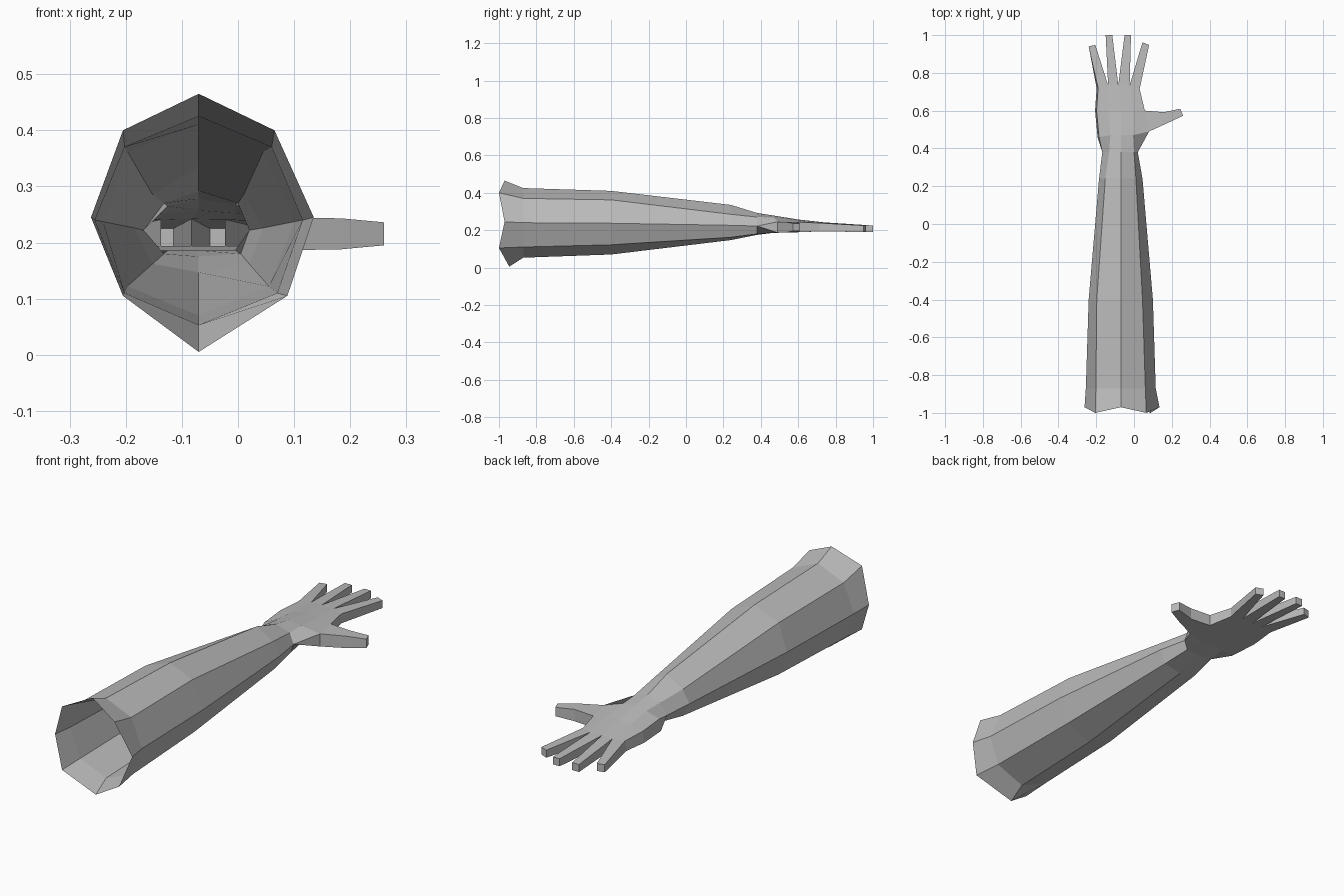
import bpy, bmesh

if "Cube" in bpy.data.objects:
    bpy.data.objects.remove(bpy.data.objects["Cube"])

skin = bpy.data.materials.new("light grey")
skin.diffuse_color = (0.5, 0.5, 0.5, 1)
skin.use_nodes = True
skin.node_tree.nodes["Principled BSDF"].inputs["Base Color"].default_value = skin.diffuse_color
bm = bmesh.new()


def add_ring(points):
    return [bm.verts.new(p) for p in points]


def loft(a, b, skip=()):
    n = len(a)
    for i in range(n):
        if i not in skip:
            j = (i + 1) % n
            bm.faces.new((a[i], a[j], b[j], b[i]))


CX = -0.07  # axis of the forearm


def arm_points(y, xl, xr, xul, xur, xlr, zt, zu, zs, zl, zb):
    """Octagon with both side points doubled, so it matches the palm rings."""
    left, right = (xl, y, zs), (xr, y, zs)
    return [left, (xul, y, zu), (CX, y, zt), (xur, y, zu), right,
            right, (xlr, y, zl), (CX, y, zb), (xul, y, zl), left]


# Forearm sections: y, left, right, upper left, upper right, lower right, five heights
arm = [
    (-1.00, -0.262, 0.135, -0.205, 0.065, 0.088, 0.465, 0.40, 0.245, 0.105, 0.005),
    (-0.87, -0.255, 0.115, -0.202, 0.060, 0.070, 0.425, 0.37, 0.240, 0.110, 0.053),
    (-0.40, -0.240, 0.100, -0.197, 0.045, 0.055, 0.410, 0.362, 0.237, 0.122, 0.070),
    (0.24, -0.185, 0.045, -0.152, 0.010, 0.020, 0.335, 0.285, 0.226, 0.162, 0.147),
    (0.38, -0.168, 0.020, -0.132, 0.000, 0.005, 0.292, 0.270, 0.222, 0.180, 0.175),
]
rings = [add_ring(arm_points(*row)) for row in arm]
# The cuff rim is scalloped
for i in (0, 2, 4, 5, 9):
    rings[0][i].co.y = -0.97
rings[0][7].co.y = -0.945

# Palm sections: five points across the back of the hand, five below
palm = [
    ([-0.185, -0.125, CX, -0.005, 0.080], [0.46, 0.47, 0.47, 0.47, 0.49],
     [0.240, 0.265, 0.278, 0.268, 0.245], 0.186),
    ([-0.198, -0.135, CX, -0.005, 0.057], [0.60] * 5,
     [0.240, 0.252, 0.257, 0.252, 0.243], 0.189),
    ([-0.190, -0.137, -0.083, -0.023, 0.030], [0.72, 0.735, 0.735, 0.735, 0.715],
     [0.238, 0.241, 0.242, 0.241, 0.238], 0.194),
]
for xs, ys, zs, z0 in palm:
    top = list(zip(xs, ys, zs))
    bottom = [(x, y, z0) for x, y in zip(xs, ys)][::-1]
    bottom[-1] = (bottom[-1][0] - 0.008, bottom[-1][1], z0)
    rings.append(add_ring(top + bottom))

for k in range(len(rings) - 1):
    # leave the side of the palm open where the thumb starts
    loft(rings[k], rings[k + 1], skip=(4,) if k == 5 else ())


def digit(base, sections):
    """Carry a four-vertex opening through more sections and close the tip."""
    for s in sections:
        nxt = add_ring(s)
        loft(base, nxt)
        base = nxt
    bm.faces.new(base)


# Four fingers, growing from the knuckle openings
tips = [((-0.240, 0.940), (-0.205, 0.948)), ((-0.150, 1.0), (-0.115, 1.0)),
        ((-0.050, 1.0), (-0.016, 1.0)), ((0.045, 0.962), (0.080, 0.948))]
k = rings[-1]
for i, (a, b) in enumerate(tips):
    base = [k[i], k[i + 1], k[8 - i], k[9 - i]]
    digit(base, [[(*a, 0.225), (*b, 0.225), (*b, 0.190), (*a, 0.190)]])

# Thumb, growing from the palm side
near, far = rings[5], rings[6]
base = [near[4], far[4], far[5], near[5]]


def thumb_section(p, q, z1, z0):
    return [(*p, z1), (*q, z1), (*q, z0), (*p, z0)]


digit(base, [thumb_section((0.185, 0.538), (0.16, 0.592), 0.243, 0.188),
             thumb_section((0.260, 0.573), (0.245, 0.610), 0.236, 0.195)])

bmesh.ops.remove_doubles(bm, verts=bm.verts, dist=0.0005)
bmesh.ops.recalc_face_normals(bm, faces=bm.faces)
mesh = bpy.data.meshes.new("forearm_and_hand")
bm.to_mesh(mesh)
bm.free()
mesh.materials.append(skin)
bpy.context.collection.objects.link(bpy.data.objects.new("forearm_and_hand", mesh))
